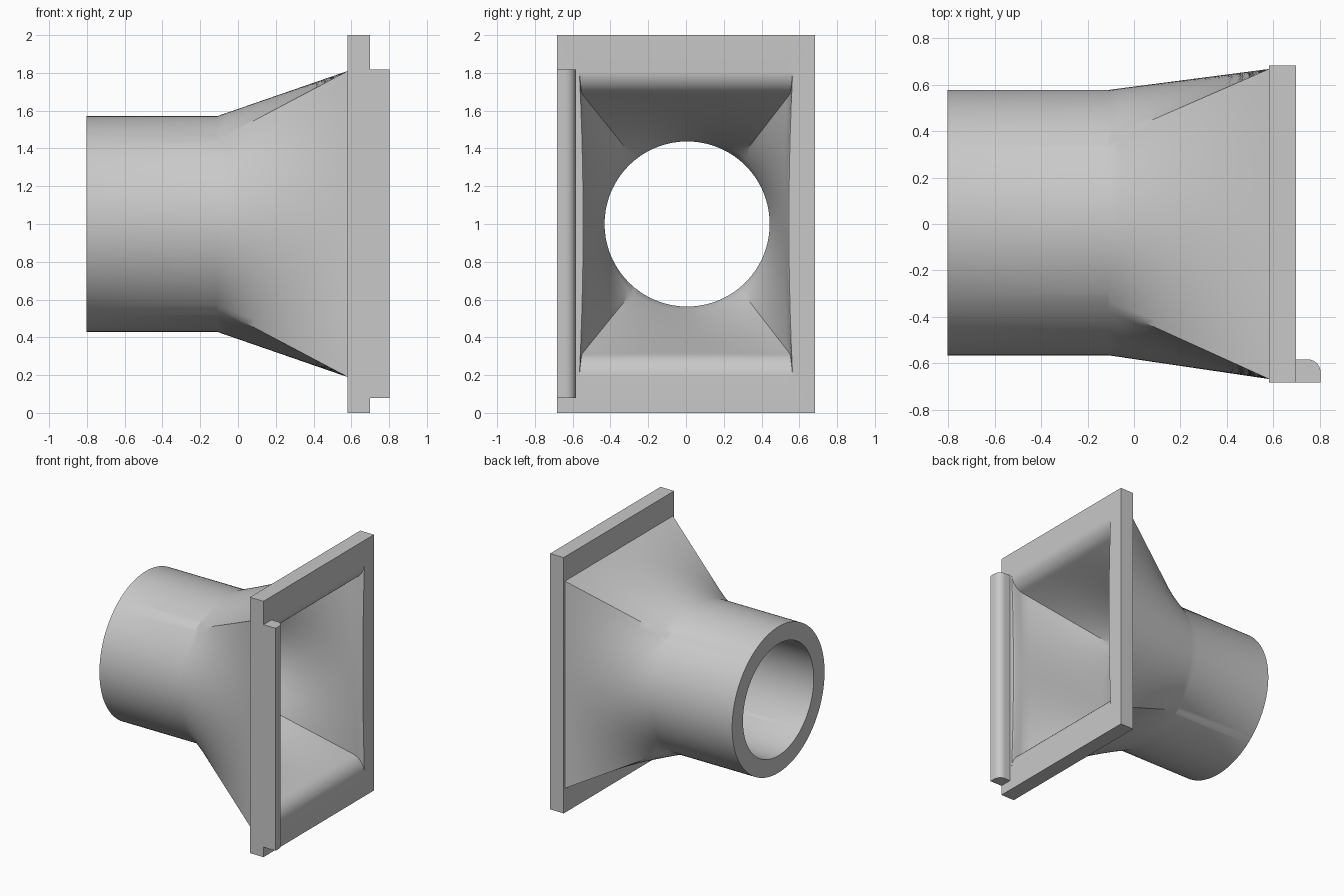
import bpy, bmesh
from math import sin, cos, radians

cube = bpy.data.objects.get("Cube")
if cube:
    bpy.data.objects.remove(cube, do_unlink=True)

grey = bpy.data.materials.new("plain grey")
grey.use_nodes = True
colour = (0.58, 0.58, 0.58, 1)
grey.diffuse_color = colour
grey.node_tree.nodes["Principled BSDF"].inputs["Base Color"].default_value = colour

# Angles round every ring; one of them falls exactly on each rectangle corner
CORNER = radians(51)
STEPS = 16
quarter = [CORNER * i / STEPS for i in range(STEPS)]
quarter += [CORNER + (radians(90) - CORNER) * i / STEPS for i in range(STEPS + 1)]
half = quarter + [radians(180) - a for a in reversed(quarter[:-1])]
angles = half[:-1] + [a + radians(180) for a in half[:-1]]


def circle(x, r):
    return [(x, 0.006 + r * cos(a), 1 + r * sin(a)) for a in angles]


def rectangle(x, hy, hz, bow=0.0):
    """Rectangular ring; bow pulls the middle of the two upright sides inward."""
    ring = []
    for a in angles:
        u, v = cos(a) / cos(CORNER), sin(a) / sin(CORNER)
        m = max(abs(u), abs(v))
        u, v = u / m, v / m
        ring.append((x, u * (hy - bow * (1 - v * v)), 1 + v * hz))
    return ring


def loft(a, b, n=14):
    """Rings between a and b, both included."""
    return [[tuple(p + (q - p) * i / n for p, q in zip(s, t)) for s, t in zip(a, b)]
            for i in range(n + 1)]


def finish(bm, name):
    bmesh.ops.recalc_face_normals(bm, faces=bm.faces)
    mesh = bpy.data.meshes.new(name)
    bm.to_mesh(mesh)
    bm.free()
    mesh.materials.append(grey)
    obj = bpy.data.objects.new(name, mesh)
    bpy.context.collection.objects.link(obj)
    bpy.ops.object.select_all(action="DESELECT")
    obj.select_set(True)
    bpy.context.view_layer.objects.active = obj
    bpy.ops.object.shade_smooth_by_angle(angle=radians(30))
    return obj


TUBE_END, NECK, BACK, FRONT = -0.803, -0.11, 0.58, 0.698
INNER, OUTER = 0.437, 0.571

# Bore, then flared inside with rounded top and bottom lips
R, start = 0.13, radians(19)
fillet = []
for i in range(11):
    a = start + (radians(90) - start) * i / 10
    fillet.append(rectangle(FRONT - R + R * sin(a), 0.55 + 0.015 * i / 10,
                            0.81 - R * cos(a), 0.02))
rings = [circle(TUBE_END, INNER)]
rings += loft(circle(NECK, INNER), fillet[0]) + fillet[1:]

# Flange plate, then flared outside back to the round tube
rings += [rectangle(FRONT, 0.682, 1), rectangle(BACK, 0.682, 1)]
rings += loft(rectangle(BACK, 0.667, 0.81), circle(NECK, OUTER))
rings.append(circle(TUBE_END, OUTER))

bm = bmesh.new()
grid = [[bm.verts.new(p) for p in ring] for ring in rings]
for i, ring in enumerate(grid):
    after = grid[(i + 1) % len(grid)]
    for j in range(len(ring)):
        k = (j + 1) % len(ring)
        bm.faces.new((ring[j], ring[k], after[k], after[j]))
finish(bm, "funnel_with_flange")

# Upright rib on the flange, with one rounded edge
LIP_X, LIP_Y, ROUND = 0.803, -0.583, 0.055
profile = [(FRONT, -0.682), (LIP_X, -0.682)]
for i in range(9):
    a = radians(90) * i / 8
    profile.append((LIP_X - ROUND + ROUND * cos(a), LIP_Y - ROUND + ROUND * sin(a)))
profile.append((FRONT, LIP_Y))
bm = bmesh.new()
base = bm.faces.new([bm.verts.new((x, y, 0.078)) for x, y in profile])
top = bmesh.ops.extrude_face_region(bm, geom=[base], use_keep_orig=True)["geom"]
bmesh.ops.translate(bm, vec=(0, 0, 1.739),
                    verts=[v for v in top if isinstance(v, bmesh.types.BMVert)])
finish(bm, "flange_rib")
